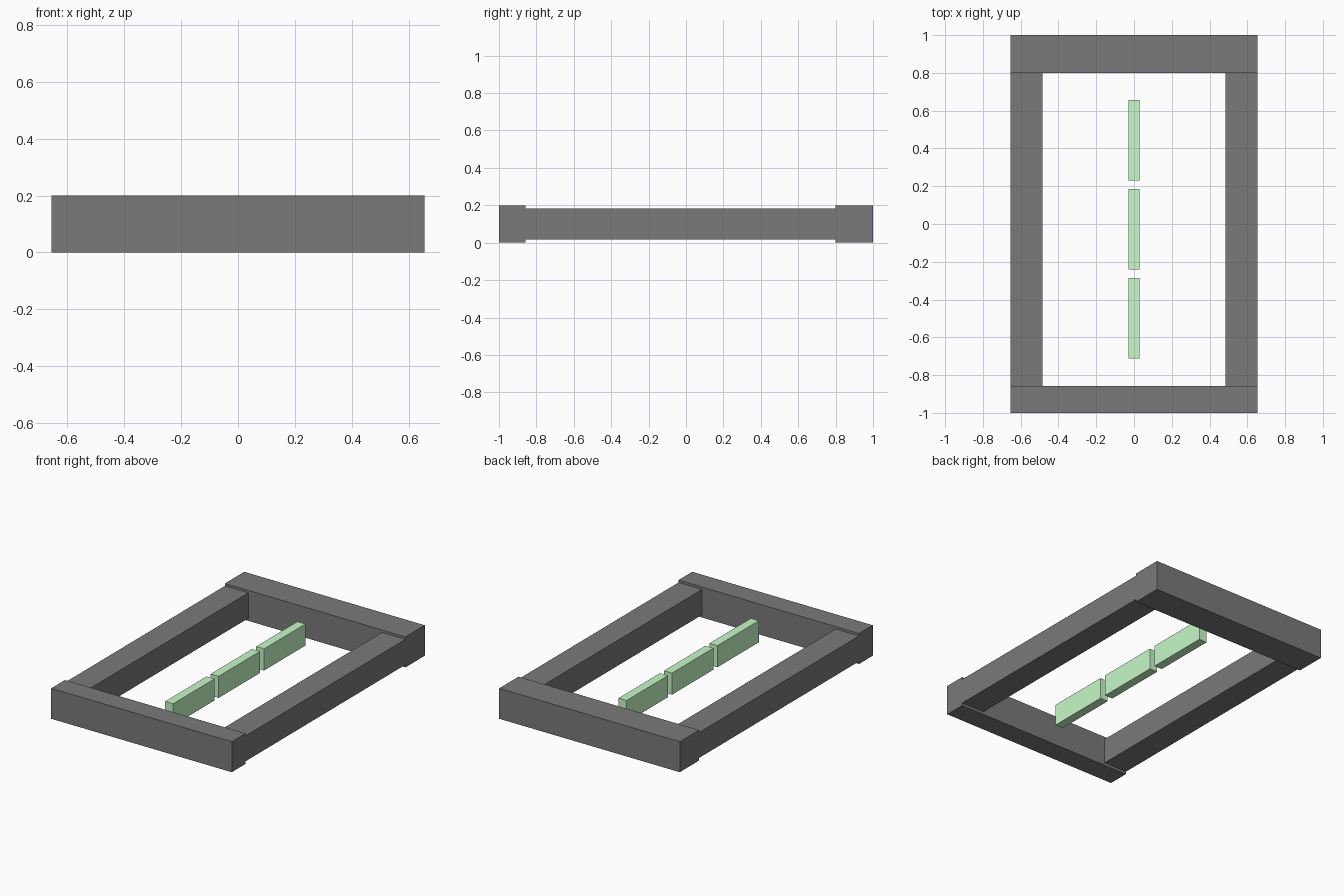
import bpy

if "Cube" in bpy.data.objects:
    bpy.data.objects.remove(bpy.data.objects["Cube"])


def material(name, color):
    mat = bpy.data.materials.new(name)
    mat.diffuse_color = (*color, 1)
    mat.use_nodes = True
    mat.node_tree.nodes["Principled BSDF"].inputs["Base Color"].default_value = mat.diffuse_color
    return mat


def box(name, x, y, z, mat):
    """Box spanning the given (min, max) ranges."""
    bpy.ops.mesh.primitive_cube_add(size=1, location=[sum(r) / 2 for r in (x, y, z)])
    obj = bpy.context.object
    obj.name = name
    obj.scale = [r[1] - r[0] for r in (x, y, z)]
    bpy.ops.object.transform_apply(location=False, rotation=False, scale=True)
    obj.data.materials.append(mat)
    return obj


dark = material("dark_grey", (0.195, 0.195, 0.195))
green = material("pale_green", (0.58, 0.95, 0.58))

# End bars, the back one deeper than the front one
box("front_bar", (-0.655, 0.655), (-1.0, -0.858), (0, 0.2), dark)
box("back_bar", (-0.655, 0.655), (0.8, 1.0), (0, 0.2), dark)

# Side rails, slightly thinner than the end bars
for name, side in (("left_rail", -1), ("right_rail", 1)):
    x = sorted((side * 0.485, side * 0.655))
    box(name, x, (-0.858, 0.8), (0.017, 0.184), dark)

# Row of centre dashes
for i in range(3):
    y = -0.713 + 0.471 * i
    box(f"centre_dash_{i + 1}", (-0.029, 0.029), (y, y + 0.428), (0.03, 0.172), green)
